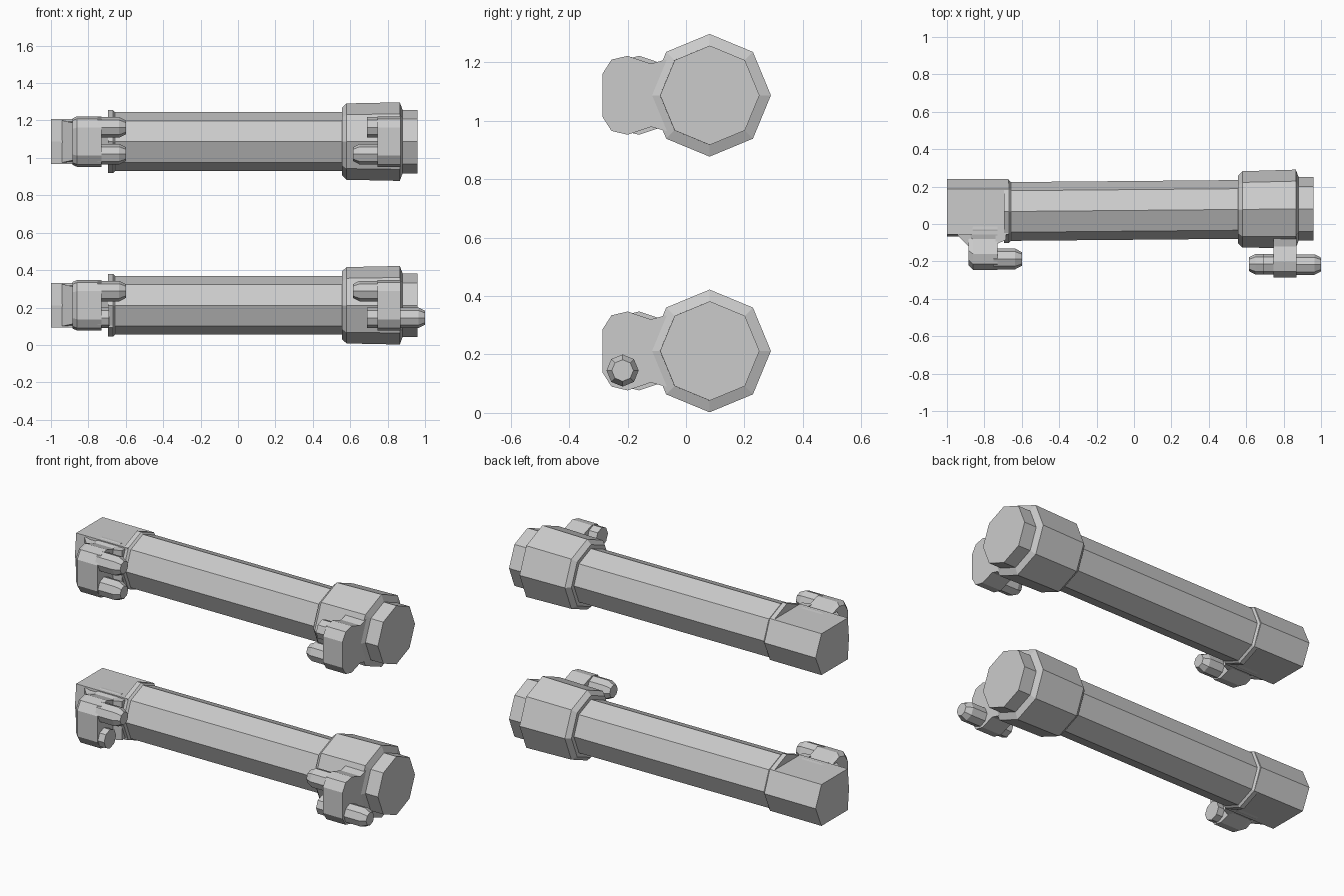
import bpy, bmesh
from math import cos, sin, pi

if "Cube" in bpy.data.objects:
    bpy.data.objects.remove(bpy.data.objects["Cube"])


def loft(name, sections, dz):
    """Skin matching closed sections (x, [(y, z), ...]) along x and cap both ends."""
    bm = bmesh.new()
    rings = [[bm.verts.new((x, y, z + dz)) for y, z in pts] for x, pts in sections]
    n = len(rings[0])
    for a, b in zip(rings, rings[1:]):
        for i in range(n):
            j = (i + 1) % n
            bm.faces.new((a[i], a[j], b[j], b[i]))
    bm.faces.new(rings[0][::-1])
    bm.faces.new(rings[-1])
    bmesh.ops.recalc_face_normals(bm, faces=bm.faces[:])
    mesh = bpy.data.meshes.new(name)
    bm.to_mesh(mesh)
    bm.free()
    ob = bpy.data.objects.new(name, mesh)
    bpy.context.collection.objects.link(ob)
    return ob


def octagon(y, z, r, turn=0.0):
    return [(y + r * cos(turn + i * pi / 4), z + r * sin(turn + i * pi / 4)) for i in range(8)]


def tube(name, stations, dz):
    """Octagonal turned part on the slightly slanted main axis."""
    loft(name, [(x, octagon(0.067 + (x + 0.65) * 0.009, 0.212, r)) for x, r in stations], dz)


def pin(name, x, y, z, direction, length, dz):
    """Octagonal peg; long ones taper at the tip."""
    st = [(-0.02, 0.055), (length, 0.055)]
    if length > 0.1:
        st = [(-0.02, 0.055), (length - 0.035, 0.055), (length, 0.037)]
    loft(name, [(x + direction * d, octagon(y, z, r)) for d, r in st], dz)


def lug_profile(shift, scale=1.0, inner=0.03):
    half = [(inner, 0.11), (-0.07, 0.122), (-0.12, 0.108), (-0.20, 0.135), (-0.255, 0.122), (-0.285, 0.075)]
    pts = half + [(y, -h) for y, h in reversed(half)]
    return [(shift + inner + (y - inner) * scale, 0.212 + h * scale) for y, h in pts]


for level, dz in (("lower", 0.0), ("upper", 0.875)):
    # main tube, collar and end cap
    tube(level + "_tube", [(-0.66, 0.157), (0.57, 0.157)], dz)
    tube(level + "_collar", [(0.555, 0.180), (0.58, 0.204), (0.865, 0.210), (0.88, 0.170)], dz)
    tube(level + "_end_cap", [(0.87, 0.170), (0.96, 0.170)], dz)

    # left head with flat top and bottom, and its flange
    head = [(0.24, 0.212), (0.186, 0.332), (-0.055, 0.332),
            (-0.066, 0.212), (-0.055, 0.092), (0.186, 0.092)]
    loft(level + "_head", [(-1.0, head), (-0.67, head)], dz)
    tube(level + "_flange", [(-0.695, 0.168), (-0.668, 0.168), (-0.648, 0.148)], dz)

    # left lug, with a chamfered outer edge and a web blending to the head
    loft(level + "_left_lug", [(-0.885, lug_profile(0.04, 0.92)), (-0.86, lug_profile(0.04)),
                               (-0.73, lug_profile(0.04))], dz)
    web = [(0.0, 0.10), (0.0, 0.325)]
    loft(level + "_left_web", [(-0.94, web + [(-0.065, 0.325), (-0.065, 0.10)]),
                               (-0.87, web + [(-0.135, 0.31), (-0.135, 0.115)])], dz)
    loft(level + "_left_web_inner", [(-0.74, web + [(-0.11, 0.325), (-0.11, 0.10)]),
                                     (-0.685, web + [(-0.085, 0.325), (-0.085, 0.10)])], dz)

    # right lug
    loft(level + "_right_lug", [(0.745, lug_profile(0.0)), (0.87, lug_profile(0.0))], dz)

    # pegs: full length or short stub, differing between the two levels
    hi, lo = 0.288, 0.145
    pin(level + "_left_peg_top", -0.73, -0.187, hi, 1, 0.13, dz)
    pin(level + "_left_peg_bottom", -0.73, -0.187, lo, 1, 0.13 if dz else 0.04, dz)
    long_z, stub_z = (lo, hi) if dz else (hi, lo)
    pin(level + "_right_peg", 0.745, -0.215, long_z, -1, 0.13, dz)
    pin(level + "_right_stub", 0.745, -0.215, stub_z, -1, 0.055, dz)
    if not dz:
        pin(level + "_outlet_peg", 0.87, -0.217, lo, 1, 0.13, dz)
